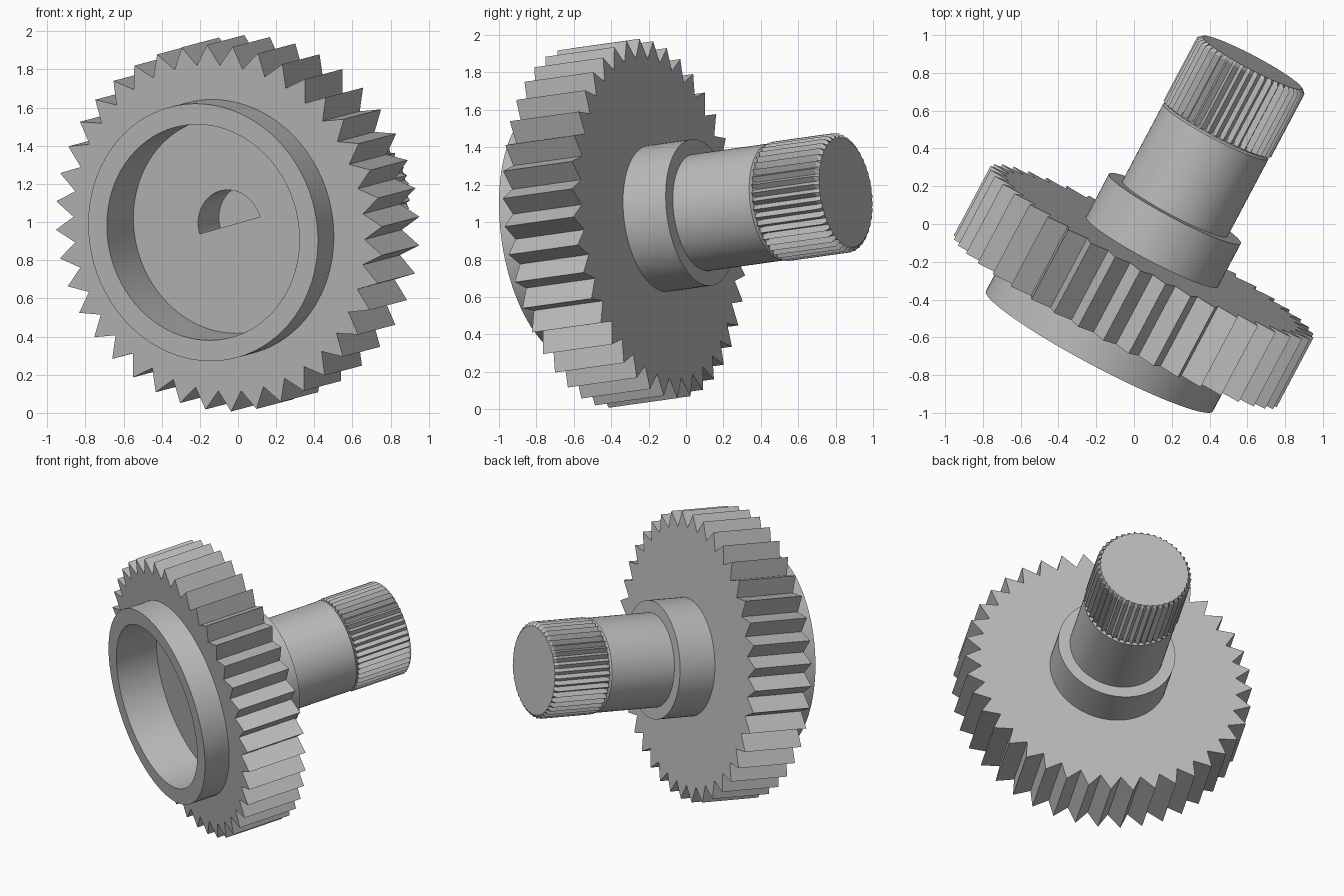
import bpy, bmesh
from math import cos, sin, pi, radians
from mathutils import Vector, Matrix

cube = bpy.data.objects.get("Cube")
if cube:
    bpy.data.objects.remove(cube, do_unlink=True)

# Single steel colour
steel = bpy.data.materials.new("grey_steel")
steel.use_nodes = True
STEEL = (0.5, 0.5, 0.5, 1)
steel.diffuse_color = STEEL
steel.node_tree.nodes["Principled BSDF"].inputs["Base Color"].default_value = STEEL

# Tilted axis of the whole gear: local z runs from the shaft towards the front rim
axis = Vector((0.53, 1, 0.14)).normalized()
side = Vector((axis.y, -axis.x, 0)).normalized()
up = side.cross(axis)
frame = Matrix((side, up, -axis)).transposed().to_4x4()
frame.translation = (-0.183, -0.673, 0.946)


def ring(n, tip, valley=None, phase=0):
    """Circle, or a zigzag outline when a valley radius is given."""
    valley = tip if valley is None else valley
    points = []
    for i in range(n):
        r = valley if i % 2 else tip
        a = 2 * pi * i / n + radians(phase)
        points.append((r * cos(a), r * sin(a)))
    return points


def loft(name, sections):
    """Skin a chain of (outline, depth along the axis) and cap both ends."""
    bm = bmesh.new()
    loops = [[bm.verts.new((x, y, -t)) for x, y in pts] for pts, t in sections]
    for a, b in zip(loops, loops[1:]):
        for i in range(len(a)):
            j = (i + 1) % len(a)
            bm.faces.new((a[i], a[j], b[j], b[i]))
    bm.faces.new(loops[0])
    bm.faces.new(loops[-1])
    bmesh.ops.recalc_face_normals(bm, faces=bm.faces)
    mesh = bpy.data.meshes.new(name)
    bm.to_mesh(mesh)
    bm.free()
    mesh.materials.append(steel)
    obj = bpy.data.objects.new(name, mesh)
    bpy.context.collection.objects.link(obj)
    obj.matrix_world = frame
    return obj


def select_only(obj):
    bpy.ops.object.select_all(action='DESELECT')
    obj.select_set(True)
    bpy.context.view_layer.objects.active = obj


# Toothed wheel with front rim and recess
TEETH = 40
N = TEETH * 2


def circle(r):
    return ring(N, r, phase=0.5)


teeth = ring(N, 0.968, 0.862, phase=0.5)
wheel = loft("gear_wheel", [
    (circle(0.57), 0.3), (circle(0.57), 0), (circle(0.68), 0),
    (circle(0.68), 0.18), (teeth, 0.18), (teeth, 0.6), (circle(0.38), 0.6)])

# Half-round socket cut into the recess floor
half = [(0.187 * cos(a), 0.187 * sin(a))
        for a in (radians(14) + pi * i / 32 for i in range(33))]
cutter = loft("socket_cutter", [(half, 0.25), (half, 0.535)])
cutter.hide_render = True
cut = wheel.modifiers.new("socket", 'BOOLEAN')
cut.operation = 'DIFFERENCE'
cut.solver = 'EXACT'
cut.object = cutter
select_only(wheel)
bpy.ops.object.modifier_apply(modifier=cut.name)
bpy.data.objects.remove(cutter, do_unlink=True)

# Collar and plain shaft behind the wheel
collar = loft("collar", [(circle(0.395), 0.58), (circle(0.395), 0.86)])
shaft = loft("shaft", [(circle(0.315), 0.84), (circle(0.315), 1.325),
                       (circle(0.298), 1.335), (circle(0.298), 1.36)])

# Splined shaft end with a chamfered tip
M = 90
spline = ring(M, 0.322, 0.294)
spline_end = loft("spline_end", [(spline, 1.342), (spline, 1.722),
                                 (ring(M, 0.3, 0.293), 1.742)])

for obj in (wheel, collar, shaft, spline_end):
    select_only(obj)
    bpy.ops.object.shade_smooth_by_angle(angle=radians(25))
